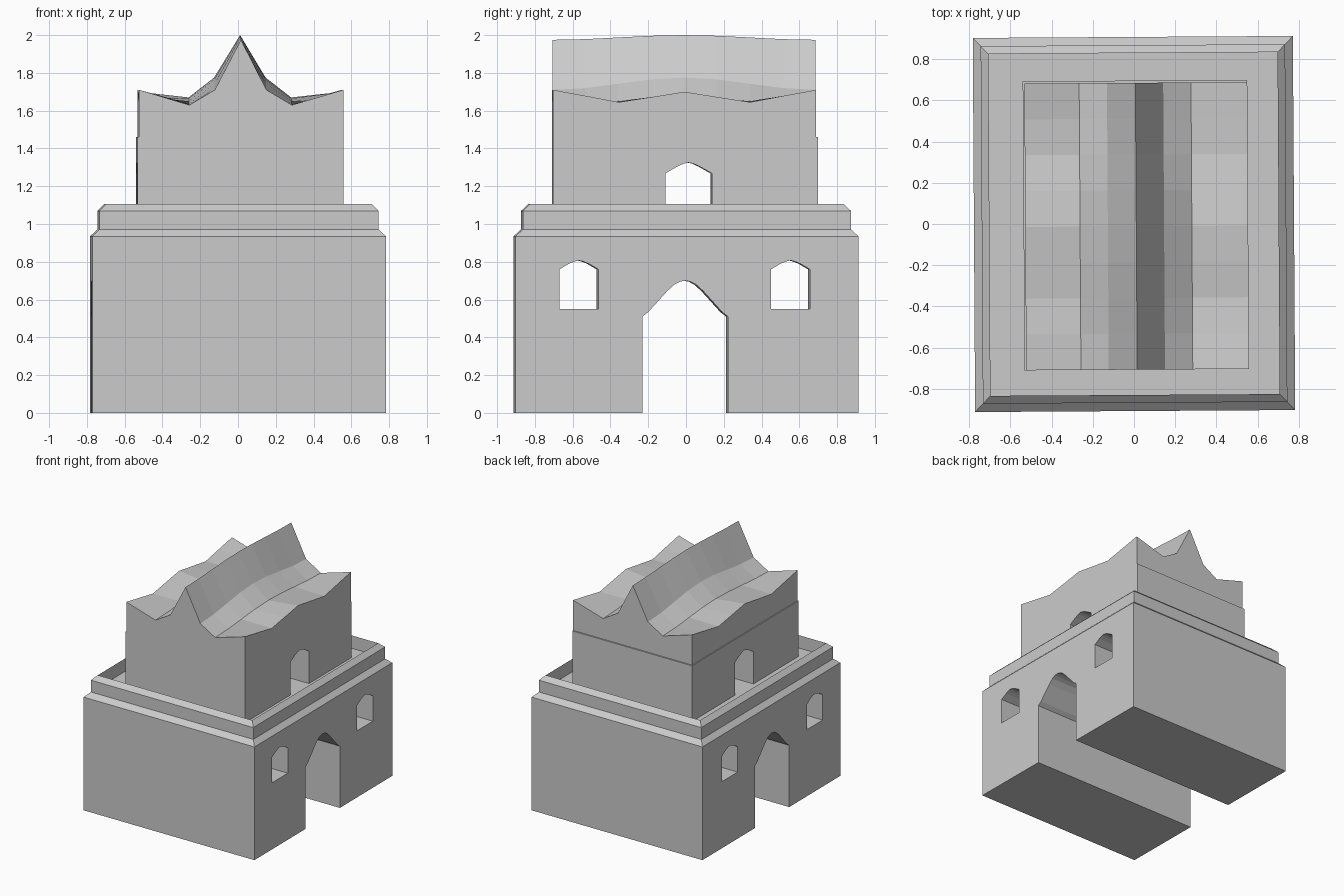
import bpy, bmesh, math

if "Cube" in bpy.data.objects:
    bpy.data.objects.remove(bpy.data.objects["Cube"])

TURN = math.radians(0.36)   # the whole building sits very slightly turned


def make(name, bm):
    bmesh.ops.recalc_face_normals(bm, faces=bm.faces)
    me = bpy.data.meshes.new(name)
    bm.to_mesh(me)
    bm.free()
    ob = bpy.data.objects.new(name, me)
    bpy.context.collection.objects.link(ob)
    ob.rotation_euler.z = TURN
    return ob


def loft(name, rings):
    """Closed solid through rectangles (x0, x1, y0, y1, z)."""
    bm = bmesh.new()
    loops = [[bm.verts.new(p) for p in ((a, c, z), (b, c, z), (b, d, z), (a, d, z))]
             for a, b, c, d, z in rings]
    for lo, hi in zip(loops, loops[1:]):
        for i in range(4):
            j = (i + 1) % 4
            bm.faces.new((lo[i], lo[j], hi[j], hi[i]))
    bm.faces.new(loops[0])
    bm.faces.new(loops[-1])
    return make(name, bm)


def cut_opening(ob, yc, half, z0, arch):
    """Cut a pointed opening along x; arch = right half of the curve (dy / half, z)."""
    right = [(yc + half * t, z) for t, z in arch]
    left = [(yc - half * t, z) for t, z in reversed(arch) if t > 0]
    pts = [(yc + half, z0)] + right[::1] + left + [(yc - half, z0)]
    bm = bmesh.new()
    a = [bm.verts.new((-1.2, y, z)) for y, z in pts]
    b = [bm.verts.new((1.2, y, z)) for y, z in pts]
    bm.faces.new(a)
    bm.faces.new(b)
    for i in range(len(pts)):
        j = (i + 1) % len(pts)
        bm.faces.new((a[i], a[j], b[j], b[i]))
    cutter = make("opening_cutter", bm)
    cutter.hide_render = True
    mod = ob.modifiers.new("opening", 'BOOLEAN')
    mod.operation, mod.solver, mod.object = 'DIFFERENCE', 'EXACT', cutter
    bpy.context.view_layer.objects.active = ob
    bpy.ops.object.modifier_apply(modifier=mod.name)
    bpy.data.objects.remove(cutter)


# Gatehouse base with stepped chamfers and a sharp parapet round a sunken deck
base = loft("gatehouse_base", [(-x, x, -y, y, z) for x, y, z in (
    (0.777, 0.908, 0), (0.777, 0.908, 0.935), (0.739, 0.868, 0.972),
    (0.739, 0.868, 1.07), (0.702, 0.83, 1.106), (0.702, 0.83, 1.0))])

# Gateway tunnel and the two windows
gate = [(1, 0.51), (0.86, 0.535), (0.64, 0.59), (0.42, 0.645), (0.25, 0.68), (0.12, 0.695), (0, 0.70)]
cut_opening(base, -0.009, 0.226, -0.1, gate)
window = [(1, 0.76), (0.5, 0.79), (0.22, 0.802), (0, 0.807)]
for s in (-1, 1):
    cut_opening(base, -0.012 + 0.56 * s, 0.103, 0.55, window)

# Upper tower with its doorway
tower = loft("upper_tower", [(-0.536, 0.554, -0.707, 0.696, z) for z in (0.995, 1.46)])
cut_opening(tower, 0.01, 0.123, 0.9, [(1, 1.268), (0.5, 1.303), (0.2, 1.32), (0, 1.325)])

# Roof: peaked ridge, valleys and upturned wavy eaves, lofted in y
bm = bmesh.new()
XS = (-0.528, -0.262, -0.127, 0.011, 0.146, 0.281, 0.554)
N = 8
rows, bottoms = [], []
for k in range(N + 1):
    t = 2 * k / N - 1
    y = -0.011 + 0.696 * t
    bulge = (1 + math.cos(math.pi * t)) / 2
    eave = (1.71, 1.678, 1.645, 1.675, 1.70)[4 - abs(k - 4)] if k == 4 else \
        (1.70, 1.672, 1.645, 1.678, 1.71)[abs(k - 4)]
    half = (eave, 1.63 + 0.04 * bulge, 1.71 + 0.065 * bulge, 1.975 + 0.025 * bulge)
    zs = half + half[2::-1]
    rows.append([bm.verts.new((x, y, z)) for x, z in zip(XS, zs)])
    bottoms.append([bm.verts.new((XS[0], y, 1.455)), bm.verts.new((XS[-1], y, 1.455))])
for k in range(N):
    r, q, b, c = rows[k], rows[k + 1], bottoms[k], bottoms[k + 1]
    for i in range(6):
        bm.faces.new((r[i], r[i + 1], q[i + 1], q[i]))
    bm.faces.new((b[0], r[0], q[0], c[0]))
    bm.faces.new((b[1], c[1], q[6], r[6]))
    bm.faces.new((b[0], c[0], c[1], b[1]))
for k in (0, N):
    bm.faces.new([bottoms[k][0]] + rows[k] + [bottoms[k][1]])
make("roof", bm)
